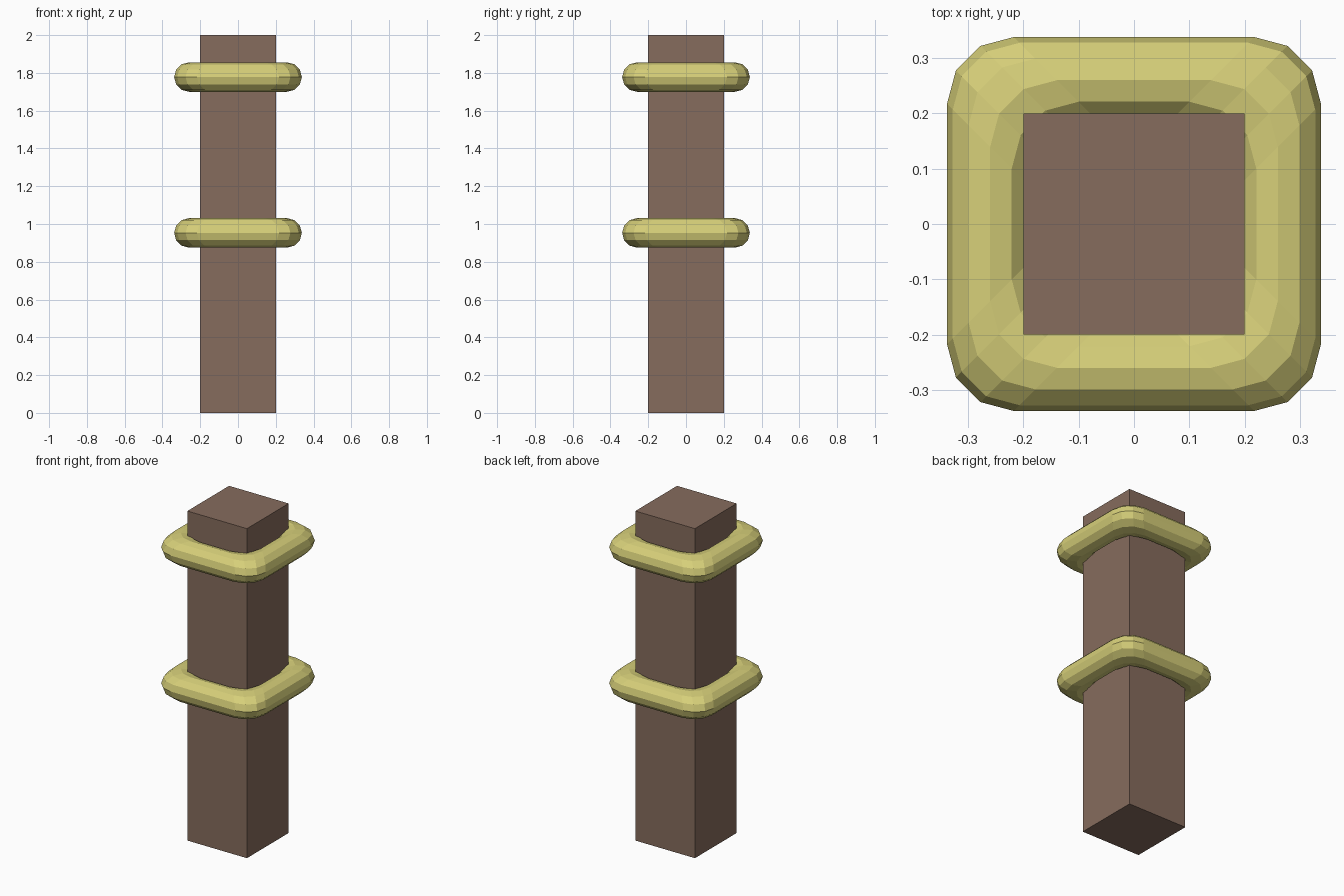
import bpy, bmesh
from math import cos, sin, pi

if "Cube" in bpy.data.objects:
    bpy.data.objects.remove(bpy.data.objects["Cube"])


def material(name, rgb):
    m = bpy.data.materials.new(name)
    m.diffuse_color = (*rgb, 1)
    m.use_nodes = True
    m.node_tree.nodes["Principled BSDF"].inputs["Base Color"].default_value = m.diffuse_color
    return m


def add_object(name, bm, mat):
    bmesh.ops.recalc_face_normals(bm, faces=bm.faces)
    me = bpy.data.meshes.new(name)
    bm.to_mesh(me)
    bm.free()
    me.materials.append(mat)
    ob = bpy.data.objects.new(name, me)
    bpy.context.collection.objects.link(ob)
    return ob


def rounded_square(half, r, segs=3):
    # square outline with equal-radius rounded corners
    pts = []
    for q in range(4):
        cx, cy = [(1, 1), (-1, 1), (-1, -1), (1, -1)][q]
        for i in range(segs + 1):
            a = q * pi / 2 + i * pi / 2 / segs
            pts.append((cx * (half - r) + r * cos(a), cy * (half - r) + r * sin(a)))
    return pts


def square_ring(name, z, mat, half=0.26, tube=0.078, sides=12):
    bm = bmesh.new()
    loops = []
    for k in range(sides):
        a = 2 * pi * k / sides
        outline = rounded_square(half + tube * cos(a), 0.121)
        loops.append([bm.verts.new((x, y, z + tube * sin(a))) for x, y in outline])
    n = len(loops[0])
    for k in range(sides):
        lo, hi = loops[k], loops[(k + 1) % sides]
        for i in range(n):
            j = (i + 1) % n
            bm.faces.new((lo[i], lo[j], hi[j], hi[i]))
    return add_object(name, bm, mat)


wood = material("wood", (0.24, 0.15, 0.11))
rope = material("rope", (0.67, 0.62, 0.19))

# square post
bm = bmesh.new()
bmesh.ops.create_cube(bm, size=1)
bmesh.ops.scale(bm, vec=(0.4, 0.4, 2.0), verts=bm.verts)
bmesh.ops.translate(bm, vec=(0, 0, 1.0), verts=bm.verts)
add_object("post", bm, wood)

# rope bands wrapped round the post
for name, z in (("lower_band", 0.953), ("upper_band", 1.778)):
    square_ring(name, z, rope)
